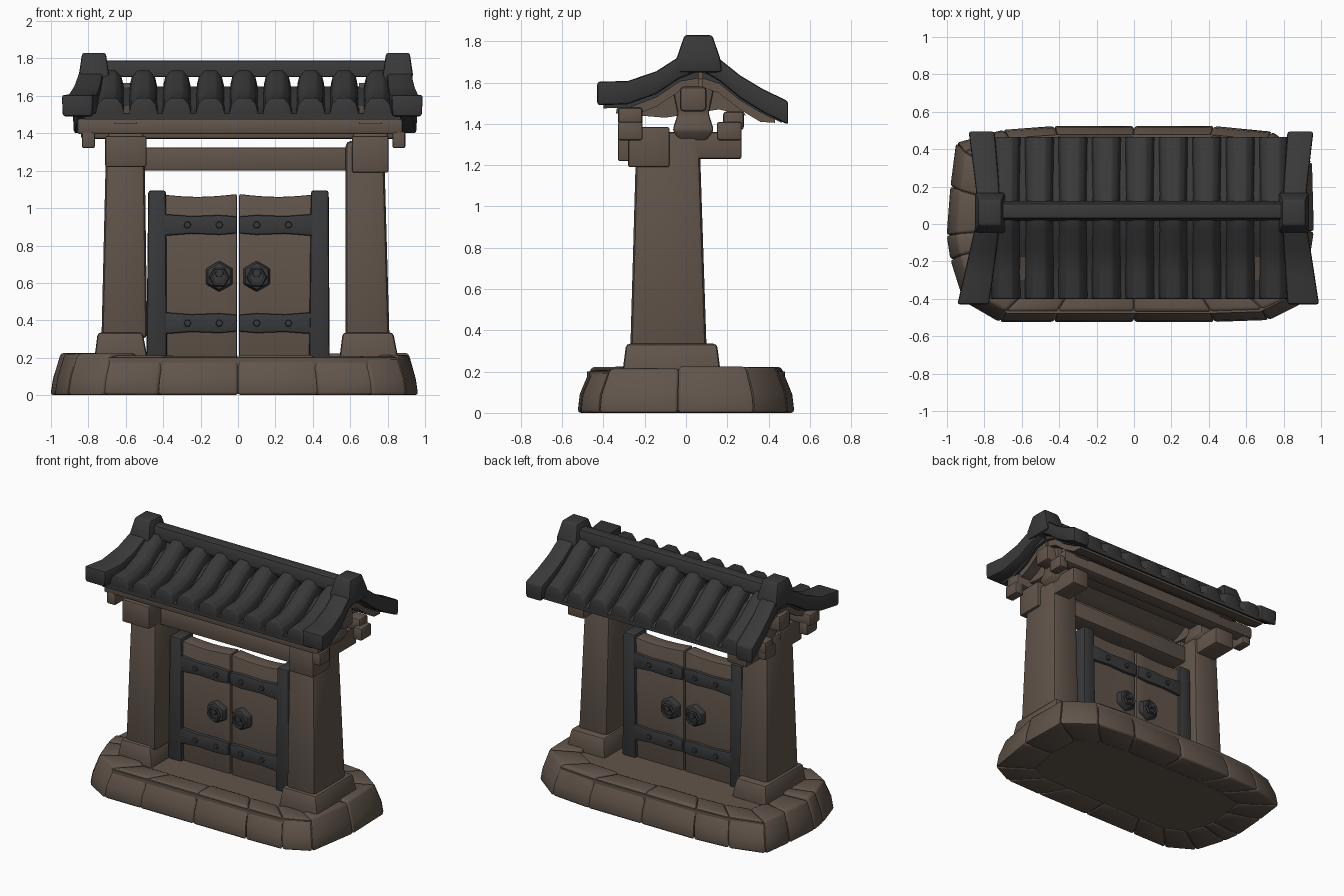
import bpy, bmesh, math, random

random.seed(4)
cube = bpy.data.objects.get("Cube")
if cube:
    bpy.data.objects.remove(cube, do_unlink=True)


def material(name, r, g, b):
    m = bpy.data.materials.new(name)
    m.use_nodes = True
    m.diffuse_color = (r, g, b, 1)
    bsdf = next(n for n in m.node_tree.nodes if n.type == 'BSDF_PRINCIPLED')
    bsdf.inputs["Base Color"].default_value = (r, g, b, 1)
    bsdf.inputs["Roughness"].default_value = 0.9
    return m


BROWN = material("weathered brown", 0.12, 0.09, 0.07)
DARK = material("charcoal tile", 0.040, 0.040, 0.040)
IRON = material("dark iron", 0.040, 0.041, 0.043)


def loft(name, rings, mat, bevel=0.0, angle=35):
    """Skin a solid through rings of 3D points, then round its edges."""
    bm = bmesh.new()
    rows = [[bm.verts.new(p) for p in ring] for ring in rings]
    n = len(rows[0])
    for a, b in zip(rows, rows[1:]):
        for i in range(n):
            j = (i + 1) % n
            bm.faces.new((a[i], a[j], b[j], b[i]))
    bm.faces.new(rows[0])
    bm.faces.new(rows[-1])
    bmesh.ops.recalc_face_normals(bm, faces=bm.faces)
    if bevel:
        edges = [e for e in bm.edges if e.calc_face_angle(0) > 0.5]
        bmesh.ops.bevel(bm, geom=edges, offset=bevel, segments=2, profile=0.5,
                        affect='EDGES', clamp_overlap=True)
    mesh = bpy.data.meshes.new(name)
    bm.to_mesh(mesh)
    bm.free()
    mesh.materials.append(mat)
    mesh.shade_smooth()
    mesh.set_sharp_from_angle(angle=math.radians(angle))
    obj = bpy.data.objects.new(name, mesh)
    bpy.context.scene.collection.objects.link(obj)
    return obj


def rect(x0, x1, y0, y1, z):
    return [(x0, y0, z), (x1, y0, z), (x1, y1, z), (x0, y1, z)]


def box(name, x, y, z, mat, bevel=0.012):
    return loft(name, [rect(*x, *y, z[0]), rect(*x, *y, z[1])], mat, bevel)


def disc(name, x, z, r, y0, y1, mat, turn=0.0, bevel=0.0):
    def ring(y, s):
        return [(x + s * r * math.cos(turn + math.tau * i / 6), y,
                 z + s * r * math.sin(turn + math.tau * i / 6)) for i in range(6)]
    return loft(name, [ring(y0, 1), ring(y1, 0.85)], mat, bevel)


# Stone plinth: a ring of rounded blocks around a floor slab
outline = [(-0.72, -0.52), (-0.43, -0.52), (0, -0.52), (0.43, -0.52), (0.72, -0.51),
           (0.90, -0.42), (0.96, -0.04), (0.95, 0.33), (0.74, 0.49), (0.43, 0.52),
           (0, 0.52), (-0.43, 0.52), (-0.70, 0.50), (-0.95, 0.43), (-0.98, 0.20),
           (-1.0, -0.06), (-0.98, -0.19), (-0.91, -0.41)]


def scaled(p, sx, sy, z):
    return (p[0] * sx, p[1] * sy, z)


for i, a in enumerate(outline):
    b = outline[(i + 1) % len(outline)]
    top = 0.217 + random.uniform(-0.01, 0.01)
    rings = []
    for sx, sy, z in ((1.004, 1.01, 0), (0.99, 0.99, 0.09), (0.95, 0.89, top)):
        rings.append([scaled(a, sx, sy, z), scaled(b, sx, sy, z),
                      scaled(b, 0.75, 0.62, z), scaled(a, 0.75, 0.62, z)])
    loft("plinth_stone", rings, BROWN, 0.016, 50)
loft("plinth_floor", [[scaled(p, 0.94, 0.92, z) for p in outline] for z in (0.005, 0.2)], BROWN)

# Pillars with feet and bracket arms
for side, foot, low, high, arm, y0, z0 in (
        ("right", (-0.77, -0.48), (-0.73, -0.485), (-0.705, -0.50), (-0.71, -0.49), -0.33, 1.22),
        ("left", (0.54, 0.86), (0.575, 0.81), (0.575, 0.78), (0.61, 0.805), -0.28, 1.19)):
    loft(side + "_pillar_foot", [rect(*foot, -0.31, 0.17, 0.18),
                                 rect(foot[0] + 0.02, foot[1] - 0.03, -0.29, 0.15, 0.335)],
         BROWN, 0.018)
    loft(side + "_pillar", [rect(*low, -0.27, 0.10, 0.3), rect(*high, -0.24, 0.065, 1.36)],
         BROWN, 0.03)
    box(side + "_bracket_front", arm, (y0, -0.08), (z0, 1.385), BROWN, 0.01)
    box(side + "_bracket_arm", (arm[0] + 0.03, arm[1] - 0.03), (-0.25, 0.27), (1.23, 1.36), BROWN)
    mid = sum(arm) / 2
    # King post with a flared foot
    loft(side + "_king_post", [rect(mid - w, mid + w, 0.035 - w, 0.035 + w, z) for w, z in
                               ((0.06, 1.31), (0.10, 1.37), (0.075, 1.45), (0.10, 1.57), (0.04, 1.64))],
         BROWN, 0.012)
    # Gable board closing the end of the roof space
    gable = [(-0.34, 1.45), (-0.10, 1.43), (0.16, 1.47), (0.29, 1.44),
             (0.21, 1.57), (0.07, 1.67), (-0.13, 1.56), (-0.33, 1.50)]
    loft(side + "_gable_board", [[(mid + dx, y, z) for y, z in gable] for dx in (-0.06, 0.06)], BROWN)

# Horizontal timbers
box("lintel", (-0.62, 0.70), (-0.19, -0.04), (1.20, 1.325), BROWN)
box("front_purlin", (-0.86, 0.88), (-0.33, -0.21), (1.395, 1.48), BROWN, 0.015)
box("back_purlin", (-0.84, 0.86), (0.18, 0.28), (1.37, 1.46), BROWN, 0.015)
box("ridge_beam", (-0.83, 0.87), (-0.03, 0.10), (1.46, 1.58), BROWN, 0.02)
for x in (-0.80, 0.86):
    for y in (-0.27, 0.21):
        box("purlin_block", (x - 0.035, x + 0.035), (y - 0.06, y + 0.06), (1.32, 1.41), BROWN)

# Roof slopes as (y, z) paths running from ridge to eave
FRONT = [(0.06, 1.725), (-0.03, 1.69), (-0.14, 1.615), (-0.27, 1.565), (-0.40, 1.56)]
BACK = [(0.08, 1.725), (0.16, 1.68), (0.26, 1.60), (0.36, 1.54), (0.465, 1.49)]
SECTION = [(-0.080, -0.075), (-0.063, -0.005), (-0.032, 0.028),
           (0.032, 0.028), (0.063, -0.005), (0.080, -0.075)]


def sheet(name, path, x0, x1, drop, thick, mat):
    rings = []
    for y, z in path:
        z = min(z, 1.705) - drop
        rings.append([(x0, y, z), (x1, y, z), (x1, y, z - thick), (x0, y, z - thick)])
    loft(name, rings, mat, 0, 40)


# Each slope: path, gable rim end positions, rim end half width, rim end droop
for label, path, rim_left, rim_right, flare, droop in (
        ("front", FRONT, 0.905, -0.86, 0.085, 0.0), ("back", BACK, 0.89, -0.815, 0.07, 0.025)):
    sheet(label + "_pan_tiles", path, -0.82, 0.87, 0.055, 0.03, DARK)
    sheet(label + "_roof_boards", path[:4] + [(path[3][0] * 1.2, path[3][1] - 0.005)],
          -0.80, 0.85, 0.085, 0.045, BROWN)
    # Round cover tiles
    for k in range(9):
        x = -0.685 + 0.179 * k
        rings = []
        for j, (y, z) in enumerate(path):
            s = 0.92 + 0.03 * j
            rings.append([(x + dx * s, y, z + dz * s) for dx, dz in SECTION])
        loft(label + "_cover_tile", rings, DARK, 0.008, 45)
    # Flaring gable rims
    for start, end in ((0.855, rim_left), (-0.775, rim_right)):
        rings = []
        for j, (y, z) in enumerate(path):
            t = j / 4
            x = start + (end - start) * t ** 1.4
            w = 0.06 + (flare - 0.06) * t
            y += math.copysign(0.03 * t ** 3, y)
            z -= droop * t ** 2
            up, down = 0.035 + 0.01 * t, 0.07
            rings.append([(x - w, y, z + up), (x + w, y, z + up),
                          (x + w - 0.005, y, z - down), (x - w + 0.005, y, z - down)])
        loft(label + "_gable_rim", rings, DARK, 0.014)

# Ridge and its raised ends
loft("ridge", [rect(-0.77, 0.85, 0.015, 0.125, 1.70), rect(-0.77, 0.85, 0.03, 0.11, 1.79)],
     DARK, 0.012)
for x in (-0.77, 0.855):
    loft("ridge_end", [rect(x - w, x + w, 0.06 - d, 0.06 + d, z) for w, d, z in
                       ((0.075, 0.115, 1.65), (0.08, 0.105, 1.72), (0.063, 0.067, 1.83))],
         DARK, 0.012)

# Door leaves, each with a dished top edge
for s in (-1, 1):
    steps = [0.006 + 0.42 * i / 6 for i in range(7)]
    rings = []
    for x in steps:
        t = (x - steps[0]) / 0.42
        top = 1.075 - 0.015 * math.sin(math.pi * t)
        rings.append([(s * x, -0.085, 0.19), (s * x, 0.02, 0.19),
                      (s * x, 0.02, top), (s * x, -0.085, top)])
    loft("door_leaf", rings, BROWN, 0.008)
    # Iron frame
    loft("door_stile", [rect(s * 0.435 - 0.055, s * 0.435 + 0.055, -0.115, 0.045, 0.19),
                        rect(s * 0.435 - 0.045, s * 0.435 + 0.05, -0.11, 0.04, 1.095)], IRON, 0.015)
    for z in (0.385, 0.91):
        rails = []
        for x, h in ((0.005, 0.045), (0.1, 0.053), (0.25, 0.047), (0.42, 0.06)):
            rails.append([(s * x, -0.108, z - h), (s * x, 0.04, z - h),
                          (s * x, 0.04, z + h), (s * x, -0.108, z + h)])
        loft("door_rail", rails, IRON, 0.01)
        for x in (0.1, 0.27):
            for y, d in ((-0.108, -0.012), (0.04, 0.012)):
                disc("rail_stud", s * x, z, 0.02, y, y + d, IRON)
    # Hexagonal knockers on both faces
    for y, d in ((-0.08, -1), (0.015, 1)):
        disc("knocker_plate", s * 0.1, 0.635, 0.085, y, y + d * 0.045, IRON, math.pi / 6, 0.008)
        disc("knocker_boss", s * 0.1, 0.65, 0.025, y, y + d * 0.065, IRON)
        bpy.ops.mesh.primitive_torus_add(major_segments=6, minor_segments=5, major_radius=0.045,
                                         minor_radius=0.011, location=(s * 0.1, y + d * 0.055, 0.63),
                                         rotation=(math.pi / 2, 0, 0))
        knocker = bpy.context.object
        knocker.name = "knocker_ring"
        knocker.data.materials.append(IRON)
